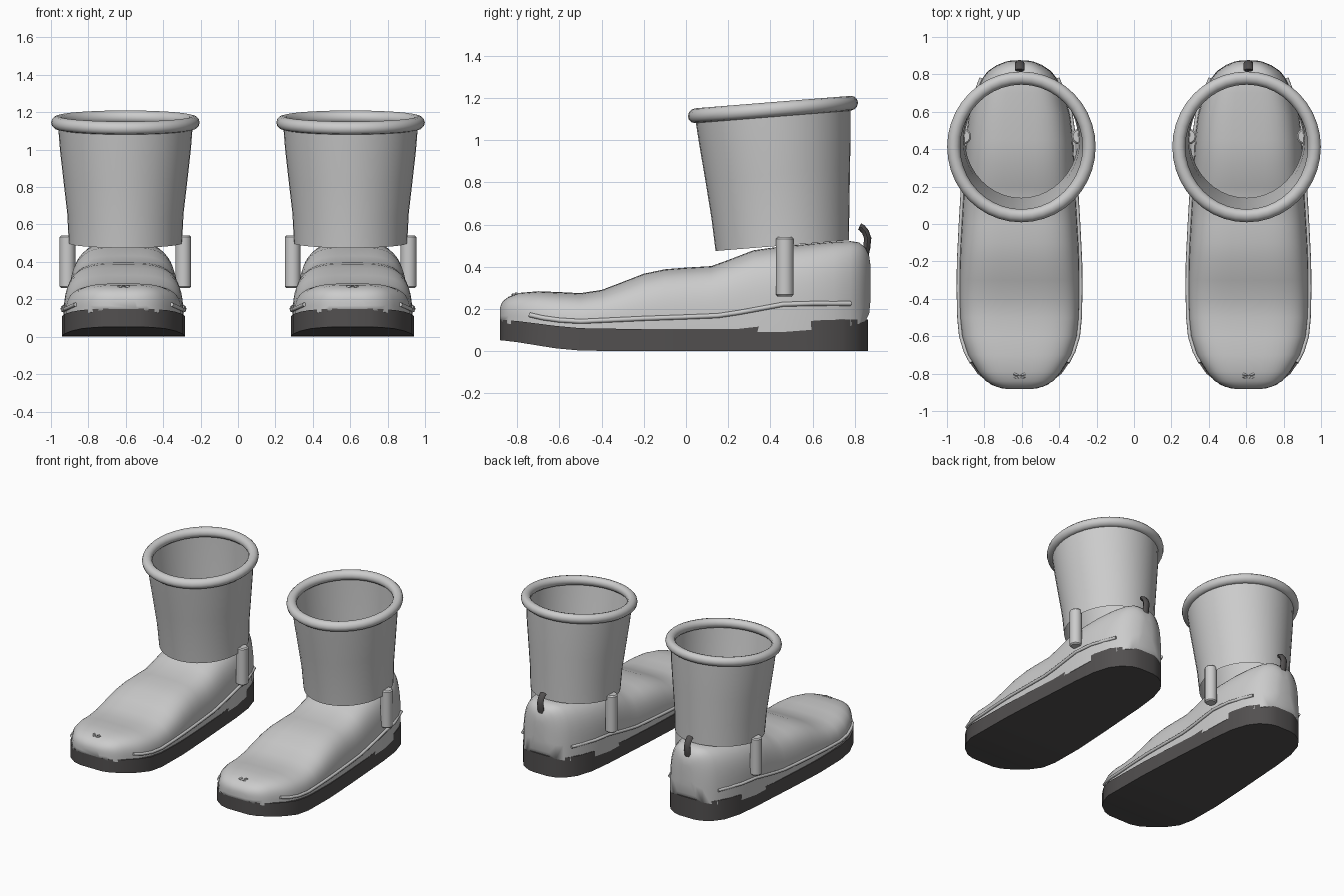
import bpy, bmesh, math
from mathutils import Vector

if "Cube" in bpy.data.objects:
    bpy.data.objects.remove(bpy.data.objects["Cube"])

CX = 0.612   # centre line of one boot; the other is mirrored


def material(name, v):
    m = bpy.data.materials.new(name)
    m.diffuse_color = (v[0], v[1], v[2], 1)
    m.use_nodes = True
    m.node_tree.nodes["Principled BSDF"].inputs["Base Color"].default_value = m.diffuse_color
    return m


LIGHT = material("light grey", (0.60, 0.60, 0.60))
DARK = material("dark grey", (0.085, 0.08, 0.08))


def finish(name, bm, mat, angle=40):
    bmesh.ops.recalc_face_normals(bm, faces=bm.faces)
    me = bpy.data.meshes.new(name)
    bm.to_mesh(me)
    bm.free()
    me.materials.append(mat)
    ob = bpy.data.objects.new(name, me)
    bpy.context.collection.objects.link(ob)
    bpy.ops.object.select_all(action='DESELECT')
    ob.select_set(True)
    bpy.context.view_layer.objects.active = ob
    bpy.ops.object.shade_smooth_by_angle(angle=math.radians(angle))
    ob.modifiers.new("pair", 'MIRROR').use_mirror_merge = False
    return ob


def loft(name, rings, mat, caps=True, loop=False, angle=40):
    """Skin a list of closed rings of points."""
    bm = bmesh.new()
    vs = [[bm.verts.new(p) for p in r] for r in rings]
    pairs = list(zip(vs, vs[1:])) + ([(vs[-1], vs[0])] if loop else [])
    for a, b in pairs:
        for i in range(len(a)):
            j = (i + 1) % len(a)
            bm.faces.new((a[i], a[j], b[j], b[i]))
    if caps and not loop:
        bm.faces.new(vs[0])
        bm.faces.new(vs[-1])
    return finish(name, bm, mat, angle)


def tube(name, path, r, mat, n=8, wide=1.0):
    pts = [Vector(p) for p in path]
    rings = []
    for i, p in enumerate(pts):
        t = (pts[min(i + 1, len(pts) - 1)] - pts[max(i - 1, 0)]).normalized()
        side = Vector((1, 0, 0))
        side = (side - t * side.dot(t)).normalized()
        up = t.cross(side)
        rings.append([p + side * r * wide * math.cos(a) + up * r * math.sin(a)
                      for a in (2 * math.pi * k / n for k in range(n))])
    return loft(name, rings, mat, angle=60)


# Sole stations: y, half width, bottom, top
SOLE = [(-.88, .09, .052, .150), (-.86, .15, .050, .148), (-.80, .225, .043, .143),
        (-.72, .28, .030, .133), (-.62, .318, .014, .120), (-.50, .328, .003, .109),
        (-.25, .328, 0, .105), (0, .315, 0, .105), (.25, .298, 0, .106),
        (.45, .285, 0, .128), (.62, .265, 0, .146), (.74, .228, 0, .150),
        (.81, .175, 0, .150), (.85, .11, 0, .150), (.862, .06, 0, .150)]
loft("sole", [[(CX - w, y, b), (CX + w, y, b), (CX + w, y, t), (CX - w, y, t)]
              for y, w, b, t in SOLE], DARK)

# Upper stations: y, half width, base, top
FOOT = [(-.882, .07, .15, .205), (-.87, .125, .14, .235), (-.84, .18, .13, .258),
        (-.79, .222, .12, .276), (-.70, .278, .10, .284), (-.60, .308, .09, .280),
        (-.50, .318, .08, .275), (-.40, .321, .08, .290), (-.30, .321, .08, .328),
        (-.20, .319, .08, .367), (-.10, .315, .08, .388), (0, .309, .08, .396),
        (.12, .302, .08, .403), (.20, .297, .08, .432), (.32, .293, .09, .478),
        (.45, .288, .09, .496), (.58, .272, .10, .508), (.70, .238, .11, .518),
        (.78, .198, .12, .521), (.82, .165, .13, .515), (.85, .12, .14, .490),
        (.868, .075, .18, .450), (.875, .04, .25, .400)]
N = 28


def section(y, w, b, t):
    ring = []
    for k in range(N + 1):
        a = math.pi * k / N
        c, s = math.cos(a), max(math.sin(a), 0)
        ring.append((CX + w * math.copysign(abs(c) ** .56, c), y, b + (t - b) * s ** .56))
    return ring


loft("foot_upper", [section(*s) for s in FOOT], LIGHT, angle=60)


def foot_side(y, z):
    """Half width of the upper at a given length and height."""
    for a, b in zip(FOOT, FOOT[1:]):
        if a[0] <= y <= b[0]:
            f = (y - a[0]) / (b[0] - a[0])
            w, lo, hi = (a[i] + (b[i] - a[i]) * f for i in (1, 2, 3))
            s = min(max((z - lo) / (hi - lo), 0), 1) ** (1 / .56)
            return w * (1 - s * s) ** .28


# Piping along both sides
PIPING = [(-.74, .172), (-.68, .158), (-.60, .147), (-.50, .141), (-.35, .148), (-.2, .155),
          (0, .162), (.15, .168), (.25, .183), (.37, .205), (.46, .222), (.6, .226), (.78, .226)]
for s, label in ((1, "outer"), (-1, "inner")):
    tube(label + "_piping", [(CX + s * (foot_side(y, z) + .006), y, z) for y, z in PIPING],
         .011, LIGHT)

# Shaft: tapered open tube with slanted ends (z, centre y, radius x, radius y)
SHAFT = [(.50, .456, .303, .316), (.66, .447, .311, .327), (.84, .434, .332, .343),
         (1.0, .422, .350, .358), (1.14, .411, .361, .369)]
M = 40
AX = CX - .010


def ellipse(z, cy, rx, ry):
    return [(AX + rx * math.cos(a), cy + ry * math.sin(a), z + .08 * ry * math.sin(a))
            for a in (2 * math.pi * k / M for k in range(M))]


loft("shaft", [ellipse(*s) for s in SHAFT], LIGHT, caps=False)

# Rolled rim around the slanted opening
loft("rim", [ellipse(1.145 + .035 * math.sin(a), .412, .362 + .035 * math.cos(a),
                     .368 + .035 * math.cos(a))
             for a in (2 * math.pi * k / 12 for k in range(12))], LIGHT, loop=True)

# Upright side tabs
for s, label in ((1, "outer"), (-1, "inner")):
    rings = []
    for z, r in ((.26, .034), (.268, .042), (.532, .042), (.54, .034)):
        rings.append([(AX + s * .310 + r * math.cos(a), .468 + r * math.sin(a), z)
                      for a in (2 * math.pi * k / 16 for k in range(16))])
    loft(label + "_tab", rings, LIGHT)

# Heel pull loop
tube("heel_loop", [(CX, .845, .44), (CX, .856, .49), (CX, .861, .535), (CX, .850, .565),
                   (CX, .833, .585), (CX, .822, .590)], .017, DARK, wide=1.5)

# Small crease on the toe cap
for y in (-.80, -.815):
    tube("toe_crease", [(CX + x, y - .012 * (1 - abs(x) / .03), .272 + (y + .80) * .3)
                        for x in (-.03, -.015, 0, .015, .03)], .006, LIGHT, n=6)
